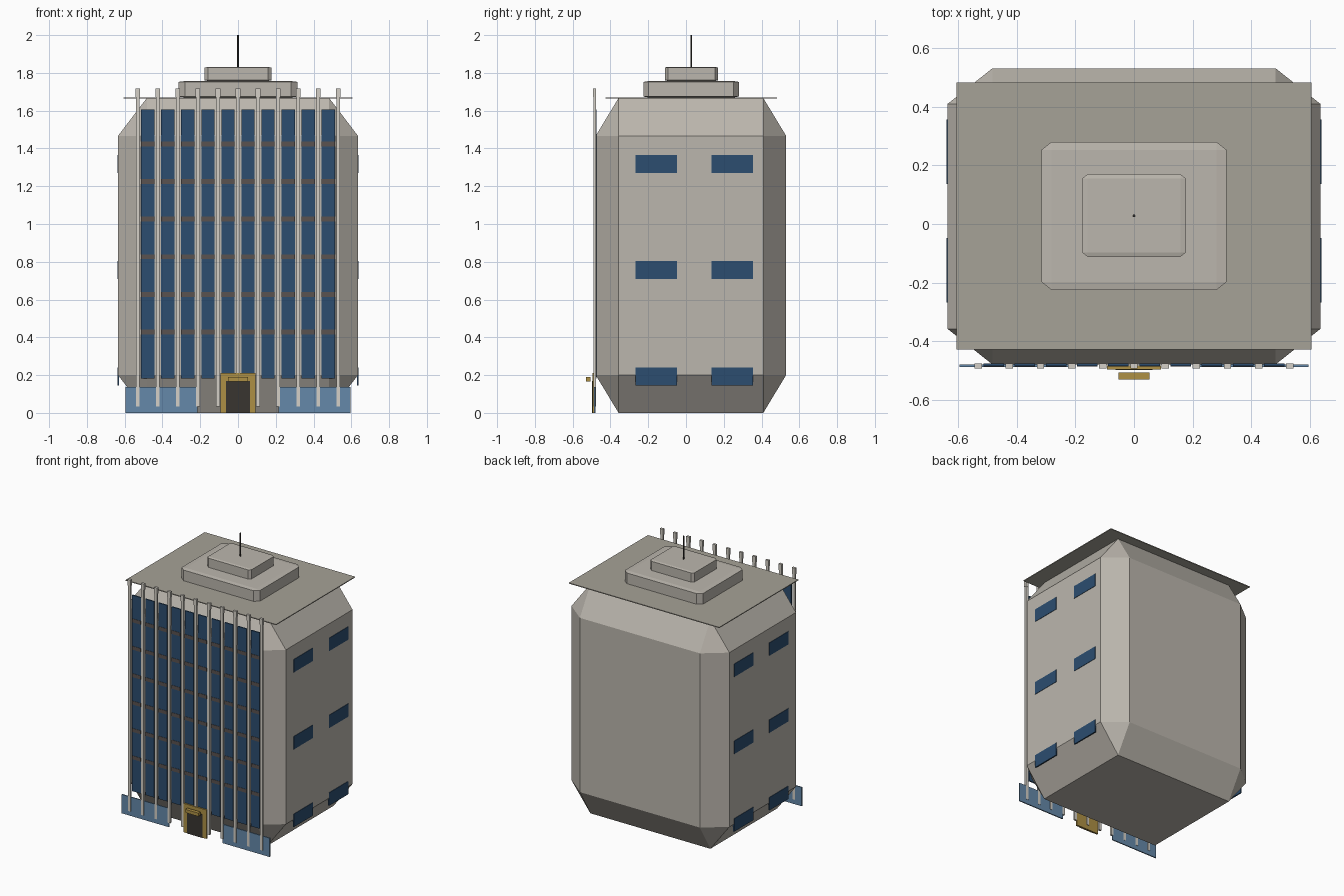
import bpy, bmesh
from mathutils import Vector

if "Cube" in bpy.data.objects:
    bpy.data.objects.remove(bpy.data.objects["Cube"])


def mat(name, r, g, b):
    m = bpy.data.materials.new(name)
    m.diffuse_color = (r, g, b, 1)
    m.use_nodes = True
    m.node_tree.nodes["Principled BSDF"].inputs["Base Color"].default_value = m.diffuse_color
    return m


STONE = mat("stone", 0.50, 0.47, 0.42)
ROOF = mat("roof_grey", 0.38, 0.36, 0.31)
FIN = mat("pale_stone", 0.66, 0.63, 0.57)
GLASS = mat("dark_glass", 0.025, 0.075, 0.16)
SHOP = mat("light_glass", 0.13, 0.25, 0.40)
BROWN = mat("spandrel_brown", 0.10, 0.085, 0.08)
GOLD = mat("brass", 0.42, 0.28, 0.06)
DARK = mat("dark_metal", 0.04, 0.035, 0.03)


def box(name, x, y, z, material, chamfer=0.0):
    """Box from (min, max) ranges; the chamfer is a fraction of each side."""
    bm = bmesh.new()
    bmesh.ops.create_cube(bm, size=1)
    if chamfer:
        bmesh.ops.bevel(bm, geom=bm.edges[:], offset=chamfer, segments=1,
                        affect='EDGES', offset_type='OFFSET')
    size = Vector((x[1] - x[0], y[1] - y[0], z[1] - z[0]))
    bmesh.ops.scale(bm, vec=size, verts=bm.verts)
    me = bpy.data.meshes.new(name)
    bm.to_mesh(me)
    bm.free()
    me.materials.append(material)
    ob = bpy.data.objects.new(name, me)
    ob.location = (sum(x) / 2, sum(y) / 2, sum(z) / 2)
    bpy.context.collection.objects.link(ob)
    return ob


# Chamfered tower body
box("tower_body", (-0.635, 0.635), (-0.478, 0.53), (0, 1.667), STONE, 0.12)

# Roof plate, stepped penthouse and antenna
box("roof_plate", (-0.605, 0.605), (-0.427, 0.482), (1.665, 1.671), ROOF)
box("penthouse_lower", (-0.315, 0.315), (-0.225, 0.28), (1.67, 1.757), STONE, 0.055)
box("penthouse_upper", (-0.177, 0.177), (-0.112, 0.17), (1.757, 1.832), STONE, 0.055)
bpy.ops.mesh.primitive_cylinder_add(vertices=8, radius=0.005, depth=0.18,
                                    location=(0, 0.028, 1.91))
antenna = bpy.context.object
antenna.name = "antenna"
antenna.data.materials.append(DARK)

# Vertical fins with slightly wider tops
STEP = 0.1062
for i in range(11):
    x = (i - 5) * STEP
    box(f"fin_{i}", (x - 0.010, x + 0.010), (-0.491, -0.477), (0.033, 1.69), FIN)
    box(f"fin_cap_{i}", (x - 0.0125, x + 0.0125), (-0.4925, -0.4755), (1.672, 1.717), FIN)

# Glass strips between the fins, crossed by floor spandrels
for i in range(10):
    x = (i - 4.5) * STEP
    span = (x - 0.035, x + 0.035)
    box(f"window_strip_{i}", span, (-0.484, -0.475), (0.182, 1.607), GLASS)
    for k in range(6):
        z = 0.428 + 0.1992 * k
        box(f"spandrel_{i}_{k}", span, (-0.486, -0.476), (z - 0.013, z + 0.013), BROWN)

# Side windows, both sides
for sx, side in ((-1, "left"), (1, "right")):
    for r, z in enumerate((0.193, 0.757, 1.317)):
        for c, y in enumerate((-0.158, 0.246)):
            xs = sorted((sx * 0.629, sx * 0.638))
            box(f"{side}_window_{r}_{c}", xs, (y - 0.11, y + 0.11),
                (z - 0.047, z + 0.047), GLASS)

# Street-level glazing
box("shopfront_left", (-0.595, -0.215), (-0.487, -0.479), (0, 0.137), SHOP)
box("shopfront_right", (0.215, 0.595), (-0.487, -0.479), (0, 0.137), SHOP)

# Entrance: brass surround, dark door, floating canopy
box("door_surround", (-0.092, 0.092), (-0.495, -0.482), (0, 0.21), GOLD)
box("door", (-0.063, 0.063), (-0.498, -0.485), (0, 0.17), DARK)
box("door_canopy", (-0.053, 0.053), (-0.53, -0.505), (0.166, 0.19), GOLD)
